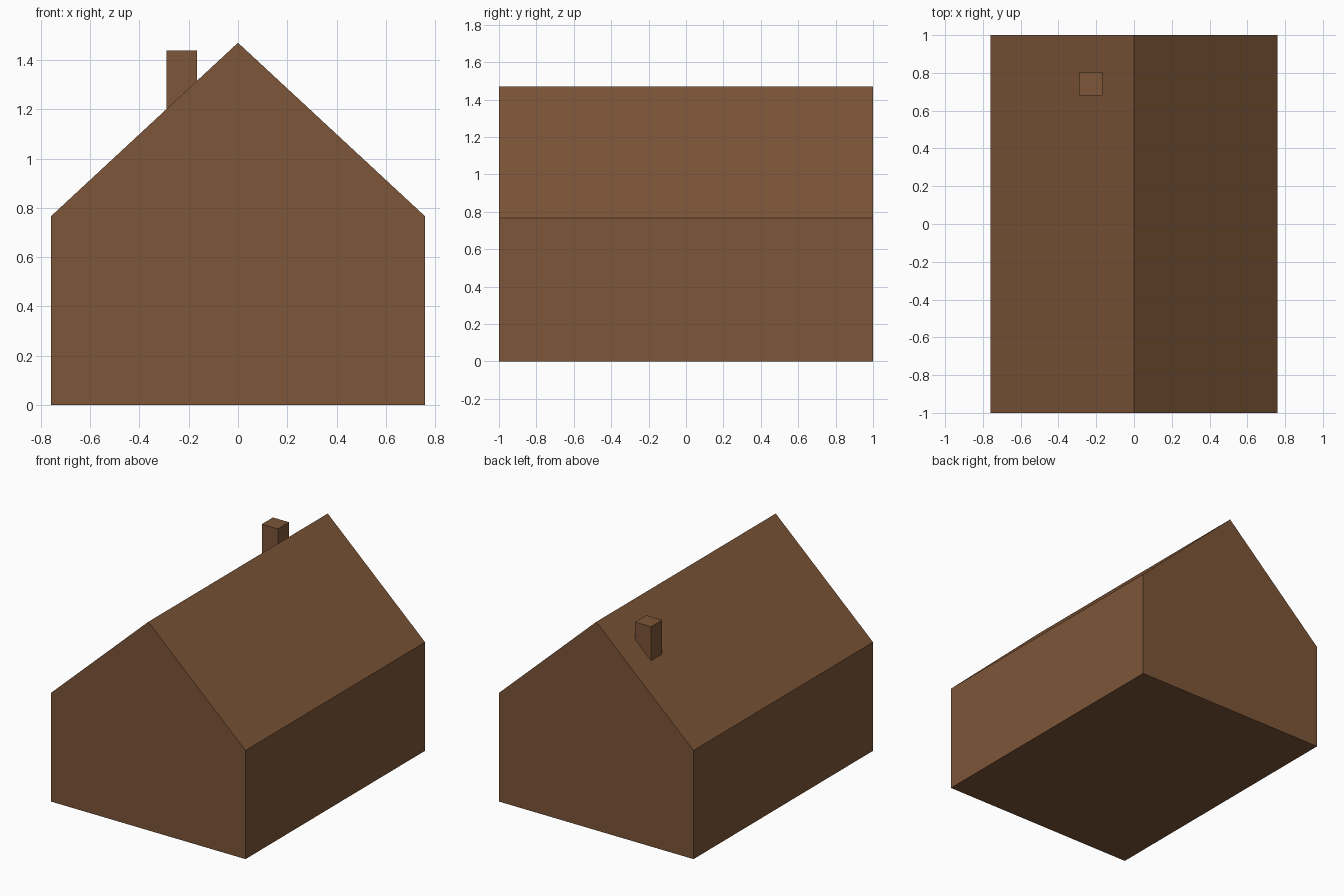
import bpy
import bmesh

if "Cube" in bpy.data.objects:
    bpy.data.objects.remove(bpy.data.objects["Cube"])

# One flat brown for the whole model
brown = bpy.data.materials.new("brown")
brown.diffuse_color = (0.205, 0.092, 0.040, 1.0)
brown.use_nodes = True
brown.node_tree.nodes["Principled BSDF"].inputs["Base Color"].default_value = brown.diffuse_color


def extrude_profile(name, profile, y0, y1):
    """Extrude a front-view (x, z) outline from y0 to y1 as a closed solid."""
    bm = bmesh.new()
    face = bm.faces.new([bm.verts.new((x, y0, z)) for x, z in profile])
    ext = bmesh.ops.extrude_face_region(bm, geom=[face], use_keep_orig=True)
    verts = [g for g in ext["geom"] if isinstance(g, bmesh.types.BMVert)]
    bmesh.ops.translate(bm, verts=verts, vec=(0, y1 - y0, 0))
    bmesh.ops.recalc_face_normals(bm, faces=bm.faces)
    mesh = bpy.data.meshes.new(name)
    bm.to_mesh(mesh)
    bm.free()
    mesh.materials.append(brown)
    obj = bpy.data.objects.new(name, mesh)
    bpy.context.collection.objects.link(obj)
    return obj


# House: gabled outline running the full length
W, EAVE, RIDGE = 0.759, 0.766, 1.47
extrude_profile("house_body",
                [(-W, 0), (W, 0), (W, EAVE), (0, RIDGE), (-W, EAVE)], -1.0, 1.0)

# Chimney: square stack sunk slightly into the left roof slope
X0, X1, TOP = -0.291, -0.166, 1.439
extrude_profile("chimney",
                [(X0, 1.15), (X1, 1.15), (X1, TOP), (X0, TOP)], 0.681, 0.805)
